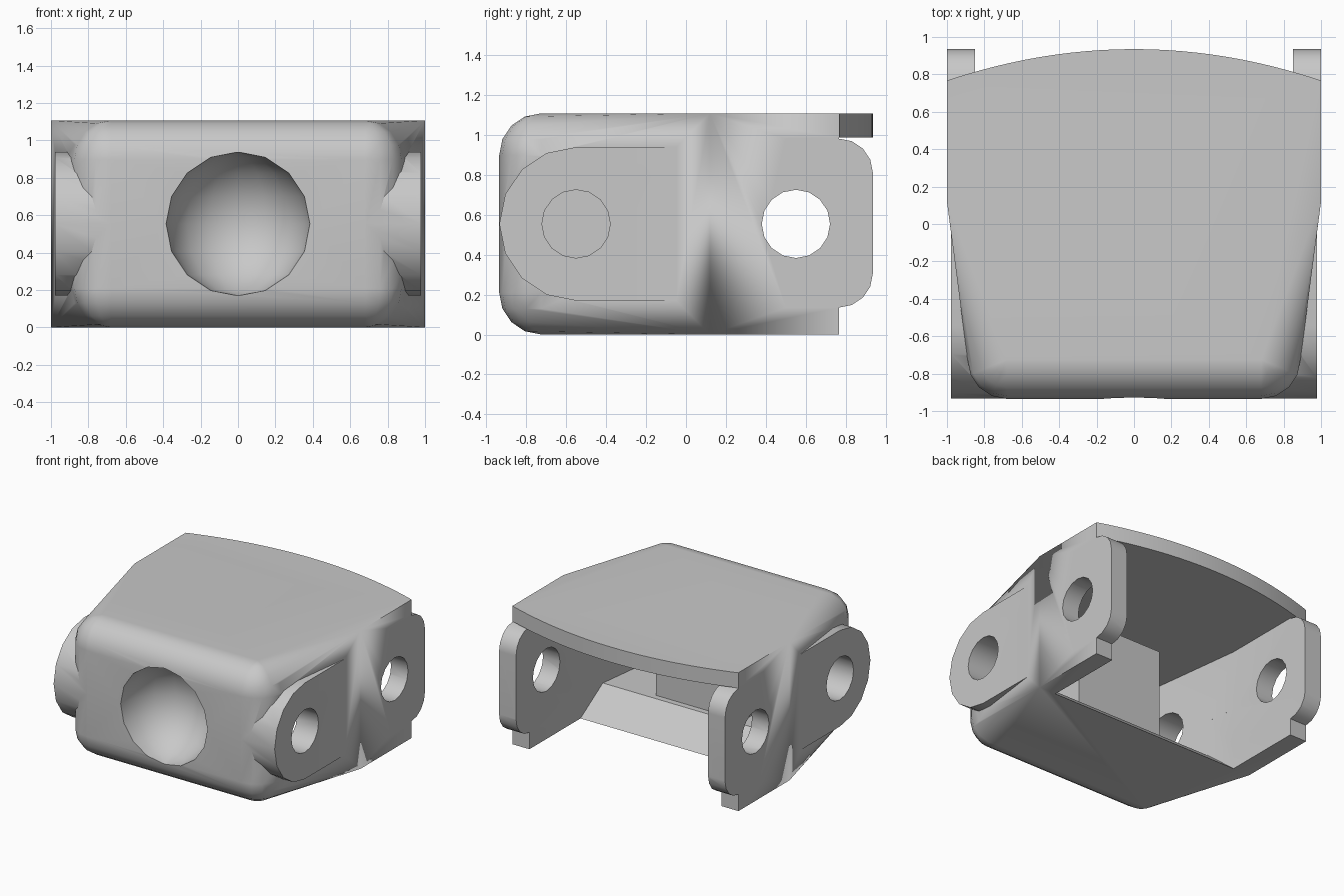
import bpy, bmesh
from math import sin, cos, pi, radians
from mathutils import Matrix, Vector

cube = bpy.data.objects.get("Cube")
if cube:
    bpy.data.objects.remove(cube, do_unlink=True)

H = 1.107          # full height
MID = H / 2        # height of the pin axis
FRONT = -0.935
WALL_IN = 0.85     # inner face of the side walls
ROOF = 0.985       # underside of the top plate


def to_object(name, bm):
    bmesh.ops.recalc_face_normals(bm, faces=bm.faces[:])
    mesh = bpy.data.meshes.new(name)
    bm.to_mesh(mesh)
    bm.free()
    ob = bpy.data.objects.new(name, mesh)
    bpy.context.collection.objects.link(ob)
    return ob


def hull(name, points):
    bm = bmesh.new()
    for p in points:
        bm.verts.new(p)
    bmesh.ops.remove_doubles(bm, verts=bm.verts[:], dist=0.0005)
    bmesh.ops.convex_hull(bm, input=bm.verts[:])
    loose = [v for v in bm.verts if not v.link_faces]
    bmesh.ops.delete(bm, geom=loose, context='VERTS')
    bmesh.ops.dissolve_limit(bm, angle_limit=0.002, verts=bm.verts[:], edges=bm.edges[:])
    return to_object(name, bm)


def box(name, x0, x1, y0, y1, z0, z1):
    return hull(name, [(x, y, z) for x in (x0, x1) for y in (y0, y1) for z in (z0, z1)])


def disc(y, z, r, n=16):
    return [(y + r * cos(2 * pi * i / n), z + r * sin(2 * pi * i / n)) for i in range(n)]


def across(name, profile, x0, x1):
    """Extrude a convex (y, z) outline along x."""
    return hull(name, [(x, y, z) for x in (x0, x1) for y, z in profile])


def ball(centre, r, n=16):
    points = []
    for j in range(n // 2 + 1):
        t = pi * j / (n // 2)
        for i in range(n):
            a = 2 * pi * i / n
            points.append(Vector(centre) + r * Vector((sin(t) * cos(a), sin(t) * sin(a), cos(t))))
    return points


def combine(target, tool, operation):
    mod = target.modifiers.new("combine", 'BOOLEAN')
    mod.operation = operation
    mod.solver = 'EXACT'
    mod.object = tool
    bpy.context.view_layer.objects.active = target
    bpy.ops.object.modifier_apply(modifier=mod.name)
    bpy.data.objects.remove(tool, do_unlink=True)


# Outer shell: square rear with a bowed edge, blending into a rounded front
R = 0.21
shell = [(x, 0.12, z) for x in (-1, 1) for z in (0, H)]
for i in range(25):
    x = -1 + i / 12
    shell += [(x, 0.935 - 0.168 * x * x, z) for z in (0, H)]
for x in (-0.68, 0.68):
    for z in (R, H - R):
        shell += ball((x, FRONT + R, z), R)
body = hull("hinge_link_body", shell)

# Trim the rear under the top plate, keeping the plate's bowed edge
combine(body, box("rear_trim", -1.2, 1.2, 0.765, 1.3, -0.2, ROOF), 'DIFFERENCE')

# Front pin lugs and rounded rear tabs
lug = disc(-0.55, MID, 0.384) + [(0, MID - 0.384), (0, MID + 0.384)]
combine(body, across("front_lugs", lug, -0.978, 0.978), 'UNION')
tab = [(0.5, 0.135), (0.5, 0.98)]
for z in (0.135 + 0.17, 0.98 - 0.17):
    tab += disc(0.765, z, 0.17)
combine(body, across("rear_tabs", tab, -1, 1), 'UNION')

# Tapered cavity, with the floor ramping down to the open rear
plan = [(0.74, -0.75), (WALL_IN, 0.12), (WALL_IN, 1.3)]
combine(body, hull("cavity", [(s * x, y, z) for s in (-1, 1) for x, y in plan
                              for z in (0.2, ROOF)]), 'DIFFERENCE')
ramp = [(0.82, -0.12, 0.2), (0.82, -0.12, 0.5), (WALL_IN, 0.12, 0), (WALL_IN, 0.12, 0.5),
        (WALL_IN, 0.24, -0.1), (WALL_IN, 1.3, -0.1), (WALL_IN, 1.3, 0.5)]
combine(body, hull("ramp", [(s * x, y, z) for s in (-1, 1) for x, y, z in ramp]), 'DIFFERENCE')

# Block behind the front socket, then the round socket itself
combine(body, box("socket_block", -0.385, 0.385, -0.82, -0.168, 0.175, 0.94), 'UNION')
combine(body, hull("socket", ball((0, FRONT - 0.003, MID), 0.385)), 'DIFFERENCE')

# Pin holes
combine(body, across("rear_hole", disc(0.55, MID, 0.171), -1.2, 1.2), 'DIFFERENCE')
for s in (-1, 1):
    combine(body, across("front_hole", disc(-0.55, MID, 0.171), s * 0.6, s * 1.2), 'DIFFERENCE')

# One plain grey finish
grey = bpy.data.materials.new("plain_grey")
grey.use_nodes = True
colour = (0.58, 0.58, 0.58, 1)
grey.diffuse_color = colour
grey.node_tree.nodes["Principled BSDF"].inputs["Base Color"].default_value = colour
body.data.materials.clear()
body.data.materials.append(grey)
for face in body.data.polygons:
    face.material_index = 0

# Smooth the rounded areas and keep the cut edges crisp
bpy.ops.object.select_all(action='DESELECT')
body.select_set(True)
bpy.context.view_layer.objects.active = body
bpy.ops.object.shade_smooth_by_angle(angle=radians(30))
weighted = body.modifiers.new("weighted_normals", 'WEIGHTED_NORMAL')
weighted.keep_sharp = True
